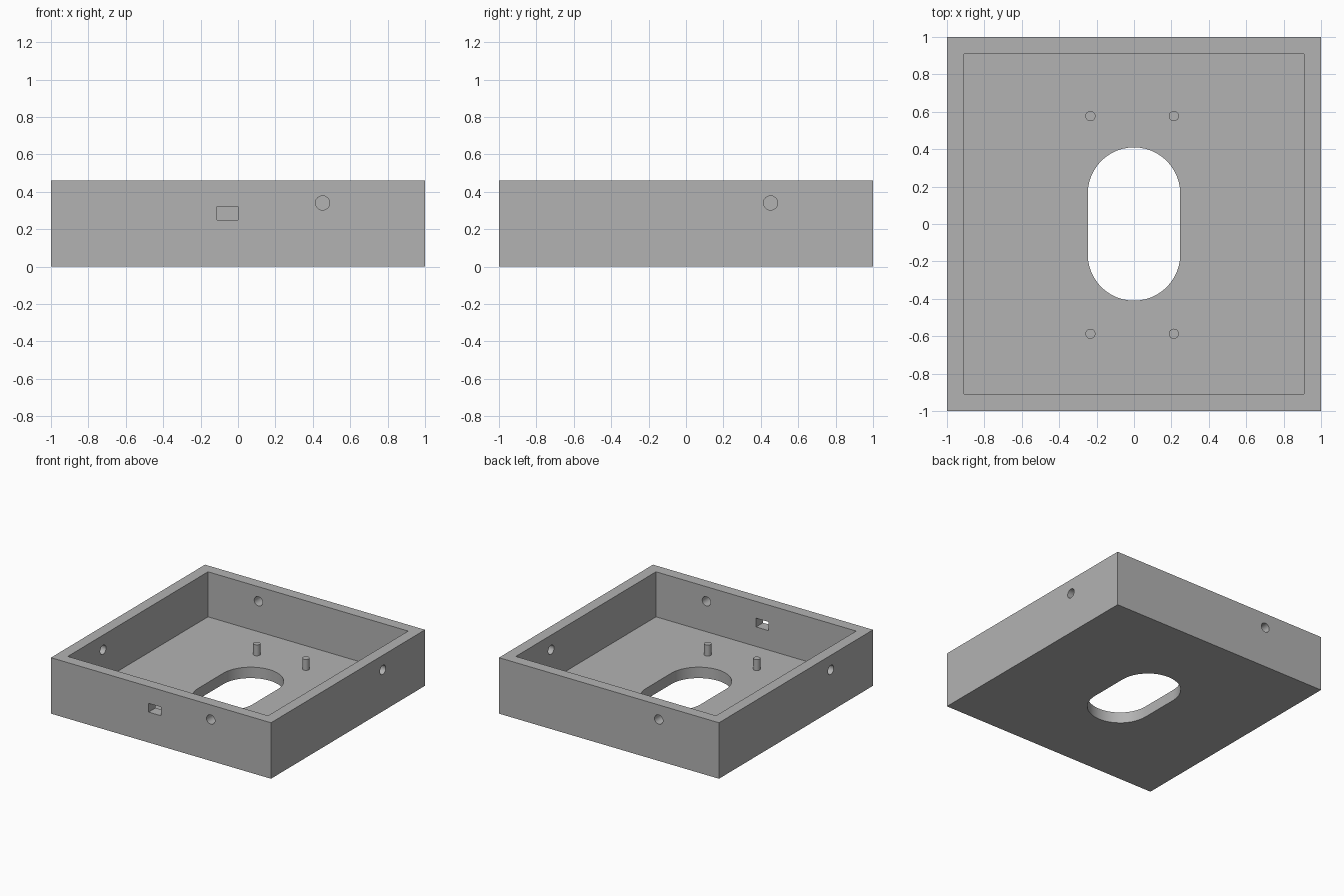
import bpy, bmesh, math
from mathutils import Matrix, Vector

if "Cube" in bpy.data.objects:
    bpy.data.objects.remove(bpy.data.objects["Cube"], do_unlink=True)

HALF, INNER, HEIGHT, FLOOR = 1.0, 0.91, 0.46, 0.09

grey = bpy.data.materials.new("light_grey")
grey.use_nodes = True
grey.diffuse_color = (0.45, 0.45, 0.45, 1)
grey.node_tree.nodes["Principled BSDF"].inputs["Base Color"].default_value = grey.diffuse_color


def finish(name, bm):
    bmesh.ops.recalc_face_normals(bm, faces=bm.faces)
    mesh = bpy.data.meshes.new(name)
    bm.to_mesh(mesh)
    bm.free()
    mesh.materials.append(grey)
    obj = bpy.data.objects.new(name, mesh)
    bpy.context.collection.objects.link(obj)
    return obj


def box(name, low, high):
    low, high = Vector(low), Vector(high)
    bm = bmesh.new()
    bmesh.ops.create_cube(bm, size=1, matrix=Matrix.Translation((low + high) / 2)
                          @ Matrix.Diagonal((*(high - low), 1)))
    return finish(name, bm)


def cylinder(name, radius, depth, matrix, segments=32):
    bm = bmesh.new()
    bmesh.ops.create_cone(bm, cap_ends=True, segments=segments, radius1=radius,
                          radius2=radius, depth=depth, matrix=matrix)
    return finish(name, bm)


def slot(name, radius, reach, low, high, steps=24):
    # Upright prism with two round ends
    bm = bmesh.new()
    ring = []
    for end in (0, 1):
        for i in range(steps + 1):
            a = math.pi * (end + i / steps)
            offset = -reach if end else reach
            ring.append(bm.verts.new((radius * math.cos(a), radius * math.sin(a) + offset, low)))
    face = bm.faces.new(ring)
    top = bmesh.ops.extrude_face_region(bm, geom=[face])["geom"]
    bmesh.ops.translate(bm, vec=(0, 0, high - low),
                        verts=[v for v in top if isinstance(v, bmesh.types.BMVert)])
    return finish(name, bm)


def smooth(obj):
    bpy.ops.object.select_all(action="DESELECT")
    obj.select_set(True)
    bpy.context.view_layer.objects.active = obj
    bpy.ops.object.shade_smooth_by_angle(angle=math.radians(30))


# Open tray
tray = box("tray", (-HALF, -HALF, 0), (HALF, HALF, HEIGHT))
cutters = [
    box("cavity_cutter", (-INNER, -INNER, FLOOR), (INNER, INNER, 1)),
    slot("floor_slot_cutter", 0.247, 0.163, -0.2, 0.3),
    box("front_port_cutter", (-0.112, -1.1, 0.25), (0, -0.8, 0.322)),
]
# One round hole per wall, turned about the centre
for i in range(4):
    turn = Matrix.Rotation(i * math.pi / 2, 4, "Z")
    place = Matrix.Translation((0.452, -0.95, 0.34)) @ Matrix.Rotation(math.pi / 2, 4, "X")
    cutters.append(cylinder("wall_hole_cutter", 0.038, 0.3, turn @ place))

bpy.context.view_layer.objects.active = tray
for cutter in cutters:
    mod = tray.modifiers.new("cut", "BOOLEAN")
    mod.operation = "DIFFERENCE"
    mod.solver = "EXACT"
    mod.object = cutter
    bpy.ops.object.modifier_apply(modifier=mod.name)
    bpy.data.objects.remove(cutter, do_unlink=True)
smooth(tray)

# Standing pegs on the floor
PEG_BASE, PEG_TOP = FLOOR - 0.01, 0.18
for side, x in (("right", -0.233), ("left", 0.213)):
    for end, y in (("front", -0.587), ("back", 0.577)):
        spot = Matrix.Translation((x, y, (PEG_BASE + PEG_TOP) / 2))
        smooth(cylinder(f"{end}_{side}_peg", 0.027, PEG_TOP - PEG_BASE, spot))
